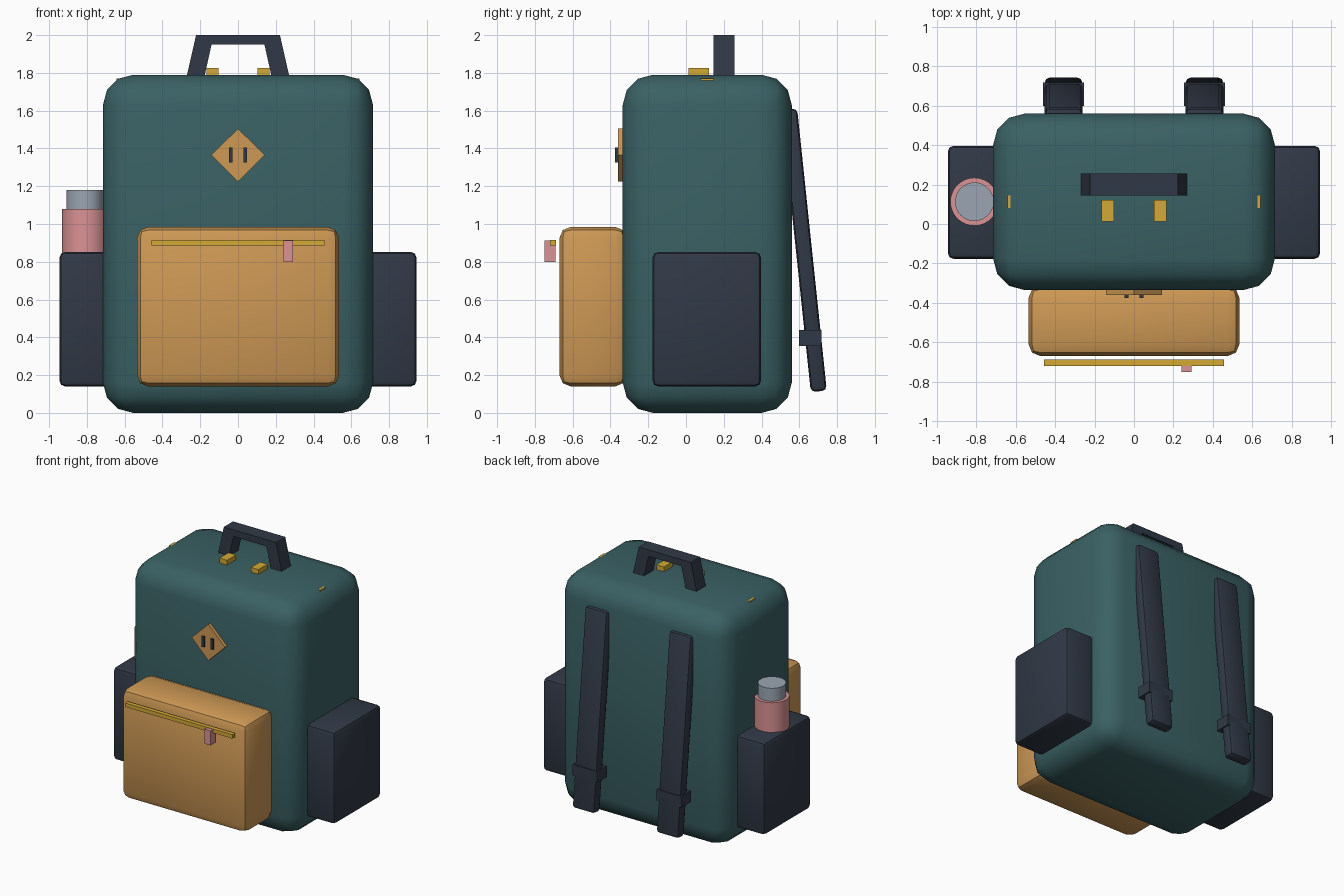
import bpy, bmesh, math
from mathutils import Matrix

if "Cube" in bpy.data.objects:
    bpy.data.objects.remove(bpy.data.objects["Cube"])


def material(name, r, g, b):
    def lin(c):
        c /= 255
        return c / 12.92 if c <= 0.04045 else ((c + 0.055) / 1.055) ** 2.4
    m = bpy.data.materials.new(name)
    m.diffuse_color = (lin(r), lin(g), lin(b), 1)
    m.use_nodes = True
    m.node_tree.nodes["Principled BSDF"].inputs["Base Color"].default_value = m.diffuse_color
    return m


TEAL = material("teal canvas", 58, 97, 100)
TAN = material("tan leather", 206, 153, 85)
NAVY = material("navy webbing", 49, 57, 70)
GOLD = material("gold metal", 212, 170, 53)
PINK = material("pink", 218, 146, 149)
GREY = material("grey cap", 155, 166, 178)


def finish(name, bm, mat, smooth=False):
    bmesh.ops.recalc_face_normals(bm, faces=bm.faces)
    me = bpy.data.meshes.new(name)
    bm.to_mesh(me)
    bm.free()
    me.materials.append(mat)
    ob = bpy.data.objects.new(name, me)
    bpy.context.collection.objects.link(ob)
    if smooth:
        bpy.ops.object.select_all(action='DESELECT')
        ob.select_set(True)
        bpy.context.view_layer.objects.active = ob
        bpy.ops.object.shade_smooth_by_angle(angle=math.radians(40))
    return ob


def box(name, x, y, z, mat, bevel=0, segments=2, tilt=0):
    """Box from (min, max) ranges, optionally rounded and tilted about x."""
    bm = bmesh.new()
    size = [r[1] - r[0] for r in (x, y, z)]
    mid = [(r[0] + r[1]) / 2 for r in (x, y, z)]
    bmesh.ops.create_cube(bm, size=1)
    bmesh.ops.scale(bm, vec=size, verts=bm.verts)
    if bevel:
        bmesh.ops.bevel(bm, geom=bm.edges[:], offset=bevel, segments=segments,
                        profile=0.5, affect='EDGES')
    bm.transform(Matrix.Translation(mid) @ Matrix.Rotation(tilt, 4, 'X'))
    return finish(name, bm, mat, bevel > 0)


def prism(name, points, y0, y1, mat):
    """Extrude an x-z outline from y0 to y1."""
    bm = bmesh.new()
    face = bm.faces.new([bm.verts.new((px, y0, pz)) for px, pz in points])
    new = bmesh.ops.extrude_face_region(bm, geom=[face])["geom"]
    bmesh.ops.translate(bm, vec=(0, y1 - y0, 0),
                        verts=[v for v in new if isinstance(v, bmesh.types.BMVert)])
    return finish(name, bm, mat)


def cylinder(name, x, y, z0, z1, radius, mat):
    bm = bmesh.new()
    bmesh.ops.create_cone(bm, cap_ends=True, segments=32, radius1=radius,
                          radius2=radius, depth=z1 - z0)
    bmesh.ops.translate(bm, vec=(x, y, (z0 + z1) / 2), verts=bm.verts)
    return finish(name, bm, mat, True)


# Main bag and front pocket
box("body", (-.715, .715), (-.335, .56), (0, 1.79), TEAL, .16, 3)
box("front_pocket", (-.535, .535), (-.67, -.315), (.14, .985), TAN, .06, 2)

# Front pocket zip and its pull
box("pocket_zip", (-.457, .457), (-.72, -.688), (.885, .915), GOLD)
box("zip_pull", (.24, .292), (-.75, -.69), (.8, .912), PINK)

# Diamond patch with two slots
prism("patch", [(0, 1.225), (.142, 1.365), (0, 1.505), (-.142, 1.365)],
      -.36, -.33, TAN)

# Carry handle
prism("handle", [(-.272, 1.78), (-.222, 2), (.222, 2), (.272, 1.78),
                 (.178, 1.78), (.14, 1.95), (-.14, 1.95), (-.178, 1.78)],
      .145, .257, NAVY)

# Main zip running under the top, just breaking the rounded edges
box("main_zip", (-.643, .643), (.08, .145), (1.735, 1.771), GOLD)

# Mirrored parts
for side, s in (("left", -1), ("right", 1)):
    def span(a, b):
        return tuple(sorted((s * a, s * b)))
    box(f"patch_slot_{side}", span(.028, .048), (-.375, -.355), (1.325, 1.405), NAVY)
    box(f"top_zip_pull_{side}", span(.102, .166), (.012, .122), (1.775, 1.827), GOLD)
    box(f"side_pocket_{side}", span(.66, .945), (-.177, .397), (.14, .852), NAVY, .03, 2)
    box(f"strap_{side}", span(.262, .453), (.582, .667), (.11, 1.612), NAVY, .025, 2,
        tilt=math.radians(6))
    box(f"strap_buckle_{side}", span(.253, .462), (.598, .717), (.355, .44), NAVY)

# Water bottle in the left pocket
cylinder("bottle", -.81, .113, .4, 1.08, .122, PINK)
cylinder("bottle_cap", -.81, .113, 1.08, 1.18, .098, GREY)
